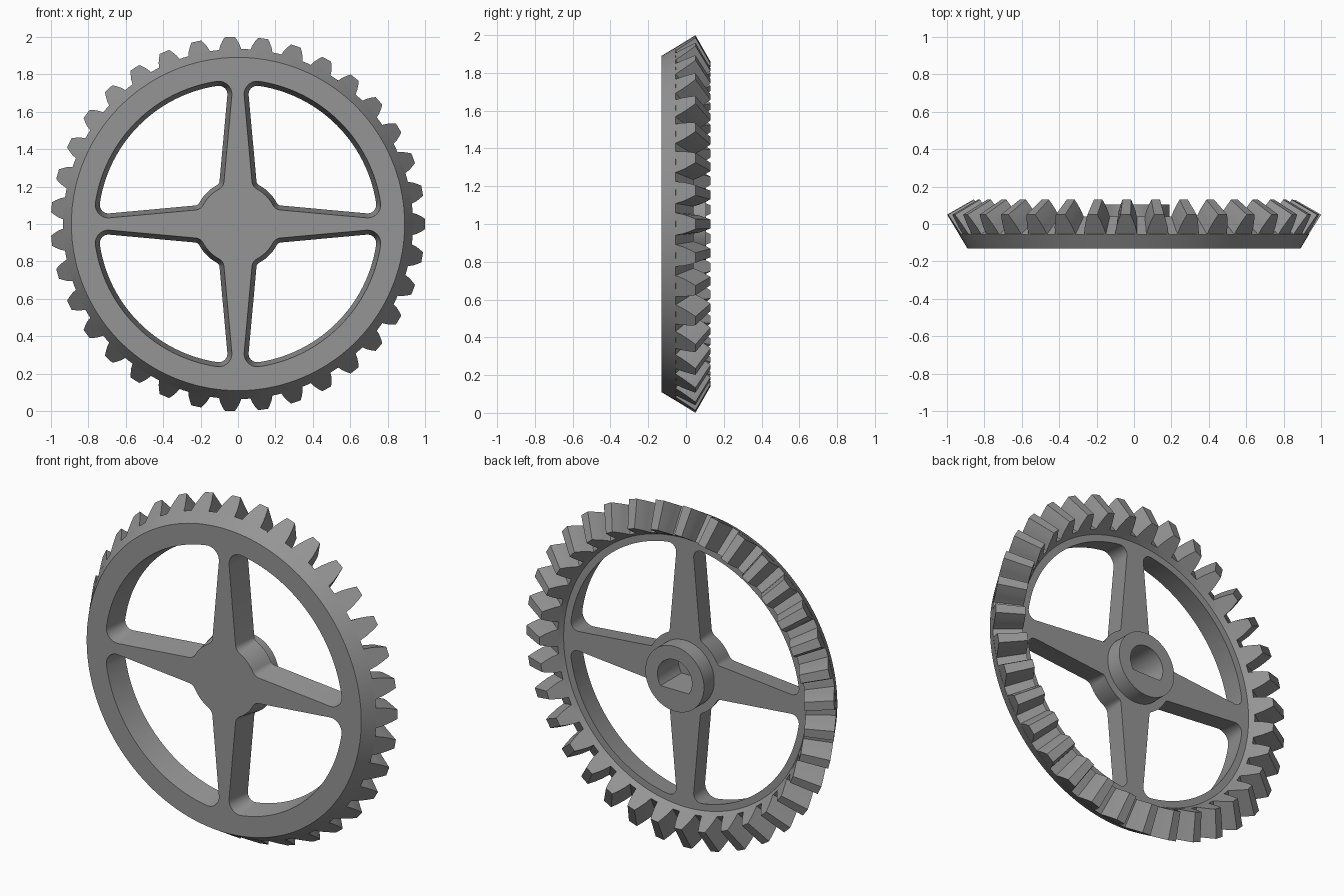
import bpy, bmesh, math
from mathutils import Vector

if "Cube" in bpy.data.objects:
    bpy.data.objects.remove(bpy.data.objects["Cube"])

TEETH = 35
SEGS = 140                      # multiple of the tooth count
FRONT, WEB_BACK = -0.13, 0.01   # y of front face and of spoke backs
APEX_Y = 0.62                   # point on the axis that all teeth taper to
ROOT, TIP = (-0.055, 0.935), (0.05, 1.0)   # (y, radius) at the large end
SMALL = 0.86                    # scale of the small tooth end

steel = bpy.data.materials.new("grey_steel")
steel.diffuse_color = (0.30, 0.30, 0.30, 1)
steel.use_nodes = True
steel.node_tree.nodes["Principled BSDF"].inputs["Base Color"].default_value = steel.diffuse_color


def loft(bm, loops):
    """Skin a stack of closed loops and cap both ends."""
    rings = [[bm.verts.new(p) for p in loop] for loop in loops]
    n = len(rings[0])
    for a, b in zip(rings, rings[1:]):
        for i in range(n):
            j = (i + 1) % n
            bm.faces.new((a[i], a[j], b[j], b[i]))
    bm.faces.new(rings[0])
    bm.faces.new(rings[-1])


def make_object(name, bm):
    bmesh.ops.recalc_face_normals(bm, faces=bm.faces[:])
    mesh = bpy.data.meshes.new(name)
    bm.to_mesh(mesh)
    bm.free()
    mesh.materials.append(steel)
    obj = bpy.data.objects.new(name, mesh)
    bpy.context.collection.objects.link(obj)
    return obj


def polar(y, r, a):
    return Vector((r * math.cos(a), y, 1 + r * math.sin(a)))


def select_only(obj):
    bpy.ops.object.select_all(action='DESELECT')
    obj.select_set(True)
    bpy.context.view_layer.objects.active = obj


def arc(c, r, a0, a1, n):
    return [c + r * Vector((math.cos(a0 + (a1 - a0) * i / n),
                            math.sin(a0 + (a1 - a0) * i / n))) for i in range(n + 1)]


def pocket_outline(d):
    """Rounded opening between two spokes, inset by d (first quadrant)."""
    rim, hub, f_rim, f_hub = 0.77 - d, 0.212 + d, 0.07 - d, 0.05 - d
    slope = math.radians(5.2)                   # taper of the spoke side
    t = Vector((math.cos(slope), -math.sin(slope)))
    n = Vector((math.sin(slope), math.cos(slope)))
    c = 0.095 + d

    def centre(rho, f):
        return n * (c + f) + t * math.sqrt(rho ** 2 - (c + f) ** 2)
    down = math.atan2(-n.y, -n.x)
    p, q = centre(rim - f_rim, f_rim), centre(hub + f_hub, f_hub)
    ap, aq = math.atan2(p.y, p.x), math.atan2(q.y, q.x)
    o = Vector((0, 0))
    half = arc(o, hub, math.pi / 4, aq, 6)                      # hub
    half += arc(q, f_hub, aq - math.pi, down, 8)[1:]            # hub fillet
    half += arc(p, f_rim, down, ap, 10)                         # rim fillet
    half += arc(o, rim, ap, math.pi / 4, 18)[1:]                # rim
    mirrored = [Vector((v.y, v.x)) for v in half[-2:0:-1]]
    return half + mirrored


# Wheel body: rim, web and hub turned from one profile
profile = [(FRONT, 0.89), ROOT,
           (APEX_Y + (ROOT[0] - APEX_Y) * SMALL, ROOT[1] * SMALL),
           (WEB_BACK, 0.786), (WEB_BACK, 0.19), (0.105, 0.19)]
bm = bmesh.new()
loft(bm, [[polar(y, r, 2 * math.pi * i / SEGS) for i in range(SEGS)]
          for y, r in profile])
wheel = make_object("wheel_body", bm)

# Cutter: four drafted openings
bm = bmesh.new()
for k in range(4):
    ca, sa = round(math.cos(k * math.pi / 2)), round(math.sin(k * math.pi / 2))
    loops = []
    for y in (FRONT - 0.02, WEB_BACK + 0.02):
        d = 0.024 * (y - FRONT) / (WEB_BACK - FRONT)
        loops.append([(v.x * ca - v.y * sa, y, 1 + v.x * sa + v.y * ca)
                      for v in pocket_outline(d)])
    loft(bm, loops)
openings = make_object("opening_cutter", bm)

# Cutter: blind shaft hole with a flat on its lower side
bm = bmesh.new()
a0 = -math.radians(35)
loft(bm, [[polar(y, 0.112, a0 + (math.pi - 2 * a0) * i / 40) for i in range(41)]
          for y in (-0.09, 0.15)])
bore = make_object("bore_cutter", bm)

for cutter in (openings, bore):
    cutter.hide_render = True
    mod = wheel.modifiers.new("cut", 'BOOLEAN')
    mod.operation = 'DIFFERENCE'
    mod.solver = 'EXACT'
    mod.object = cutter
    select_only(wheel)
    bpy.ops.object.modifier_apply(modifier=mod.name)
    bpy.data.objects.remove(cutter)

# Teeth: tapered towards the apex, (height fraction, half width)
flank = [(-0.04, 0.061), (0.0, 0.059), (0.35, 0.052), (0.7, 0.040), (1.0, 0.027)]
bm = bmesh.new()
for k in range(TEETH):
    a = 2 * math.pi * k / TEETH
    loops = []
    for s in (1.0, SMALL):
        sides = []
        for sign in (-1, 1):
            side = []
            for h, w in flank:
                y = ROOT[0] + (TIP[0] - ROOT[0]) * h
                r = ROOT[1] + (TIP[1] - ROOT[1]) * h
                side.append(polar(APEX_Y + (y - APEX_Y) * s, r * s, a + sign * w / r))
            sides.append(side)
        loops.append(sides[0] + sides[1][::-1])
    loft(bm, loops)
teeth = make_object("teeth", bm)

for obj in (wheel, teeth):
    select_only(obj)
    bpy.ops.object.shade_smooth_by_angle(angle=math.radians(25))
